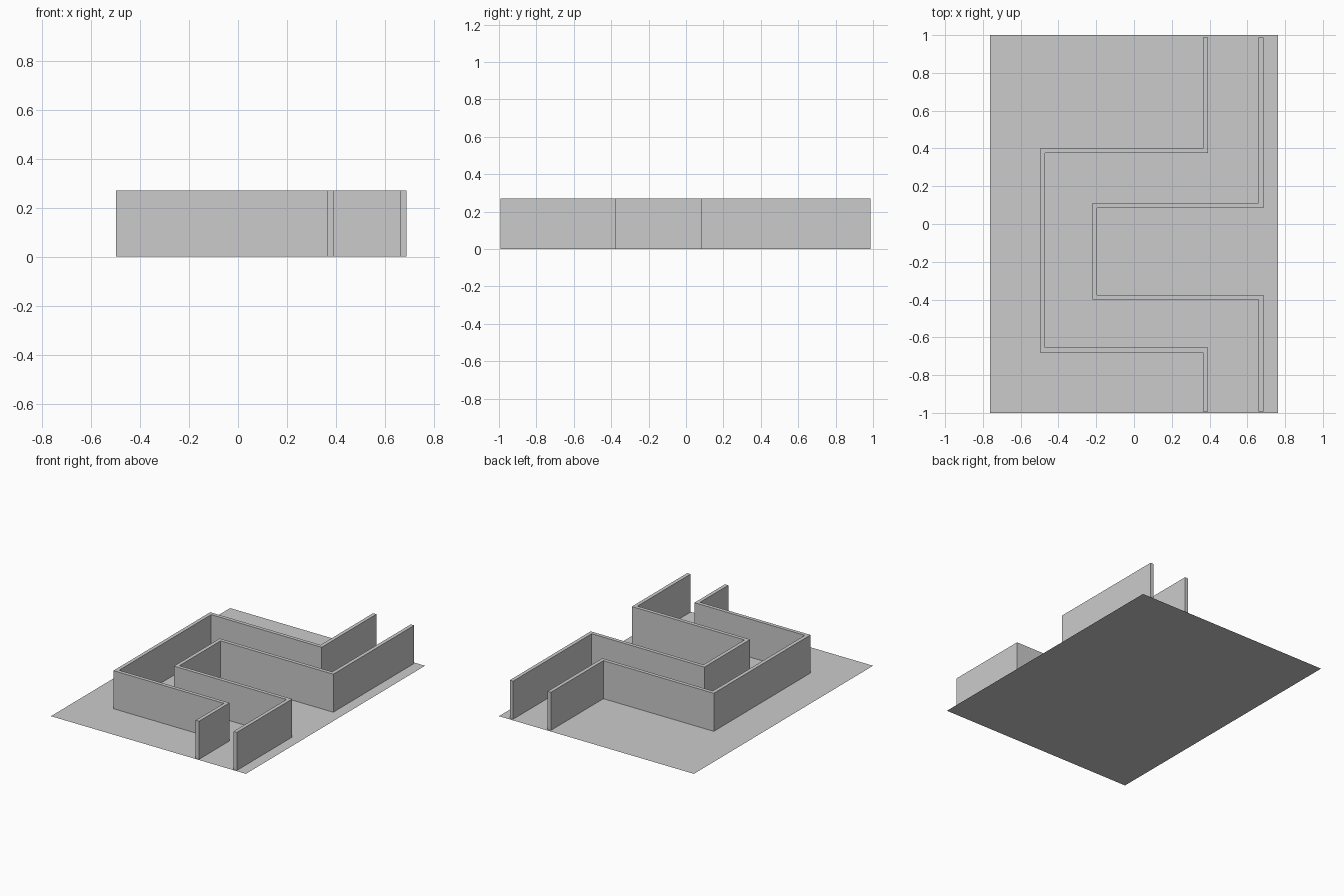
import bpy, bmesh
from mathutils import Vector

if "Cube" in bpy.data.objects:
    bpy.data.objects.remove(bpy.data.objects["Cube"])

THICK, Z0, Z1 = 0.026, 0.001, 0.27
Y_FRONT, Y_BACK = -0.993, 0.987


def make_object(name, bm):
    bmesh.ops.recalc_face_normals(bm, faces=bm.faces)
    mesh = bpy.data.meshes.new(name)
    bm.to_mesh(mesh)
    bm.free()
    obj = bpy.data.objects.new(name, mesh)
    bpy.context.collection.objects.link(obj)
    return obj


def wall(name, path):
    """Mitred wall of constant thickness following an axis-aligned centre line."""
    pts = [Vector(p) for p in path]
    dirs = [(b - a).normalized() for a, b in zip(pts, pts[1:])]
    sides = [Vector((-d.y, d.x)) * THICK / 2 for d in dirs]
    # At right-angle corners the mitre offset is the sum of both side offsets
    offsets = [sides[0]] + [a + b for a, b in zip(sides, sides[1:])] + [sides[-1]]

    bm = bmesh.new()
    rings = []
    for p, o in zip(pts, offsets):
        corners = [(p + o, Z0), (p - o, Z0), (p - o, Z1), (p + o, Z1)]
        rings.append([bm.verts.new((c.x, c.y, z)) for c, z in corners])
    for a, b in zip(rings, rings[1:]):
        for i in range(4):
            j = (i + 1) % 4
            bm.faces.new((a[i], a[j], b[j], b[i]))
    bm.faces.new(rings[0])
    bm.faces.new(rings[-1])
    return make_object(name, bm)


def channel_path(x_out, x_in, y_high, y_low):
    return [(x_out, Y_BACK), (x_out, y_high), (x_in, y_high),
            (x_in, y_low), (x_out, y_low), (x_out, Y_FRONT)]


# Flat floor sheet
bm = bmesh.new()
bm.faces.new([bm.verts.new((x, y, 0)) for x, y in
              ((-0.762, -1), (0.762, -1), (0.762, 1), (-0.762, 1))])
floor = make_object("floor", bm)
# Two parallel walls of the winding corridor
wall("outer_wall", channel_path(0.378, -0.485, 0.388, -0.666))
wall("inner_wall", channel_path(0.673, -0.208, 0.097, -0.388))
